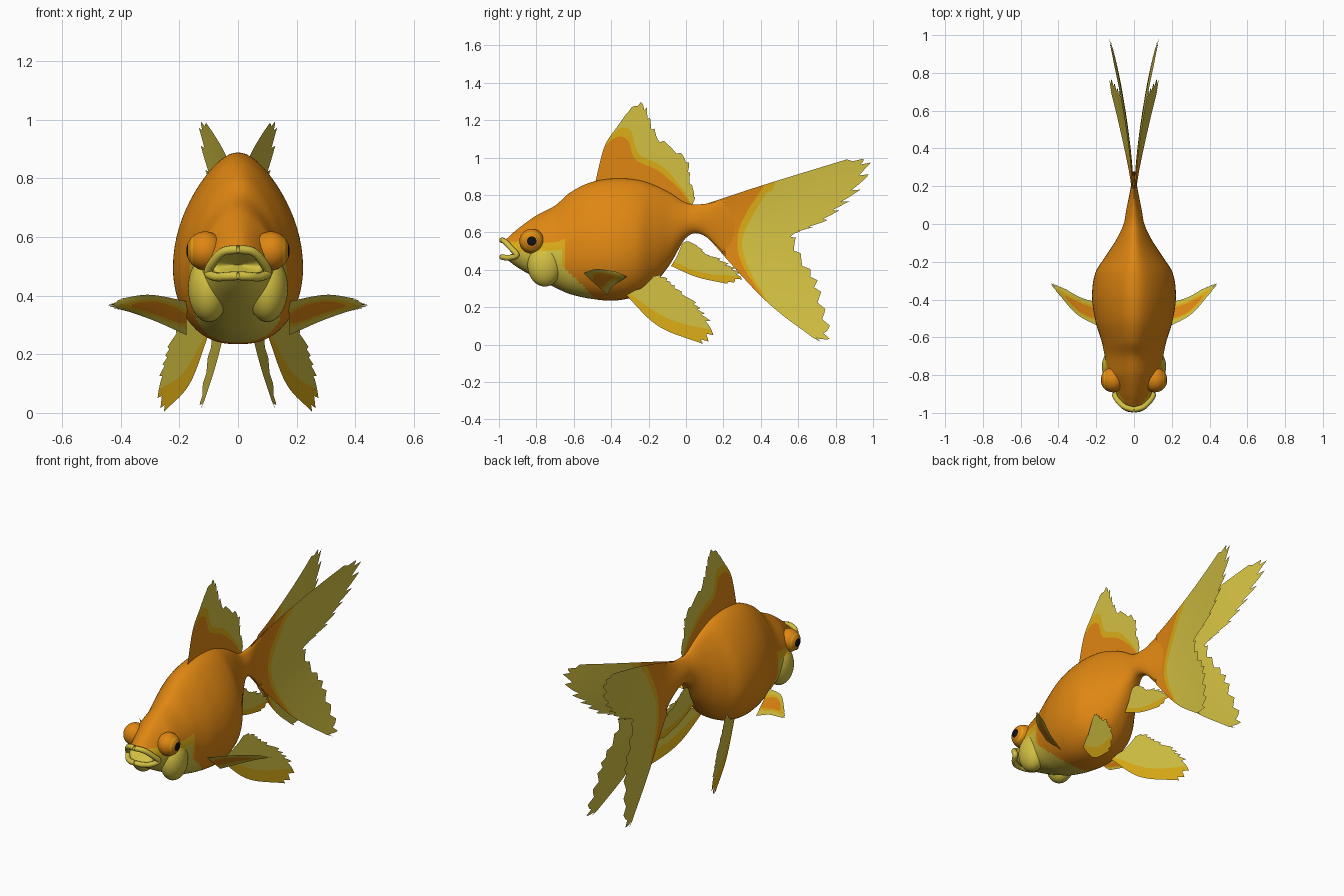
import bpy, math
from mathutils import Vector

if "Cube" in bpy.data.objects:
    bpy.data.objects.remove(bpy.data.objects["Cube"])


def material(name, rgb):
    m = bpy.data.materials.new(name)
    m.diffuse_color = (*rgb, 1)
    m.use_nodes = True
    m.node_tree.nodes["Principled BSDF"].inputs["Base Color"].default_value = m.diffuse_color
    return m


MATS = [material("orange", (0.74, 0.24, 0.006)),
        material("amber", (0.72, 0.42, 0.008)),
        material("pale yellow", (0.65, 0.53, 0.055)),
        material("pupil black", (0.006, 0.006, 0.008))]
ORANGE, AMBER, PALE, BLACK = range(4)


def spline(pts, u):
    """Smooth curve through points, u from 0 to 1."""
    n = len(pts) - 1
    f = min(max(u, 0), 1) * n
    i = min(int(f), n - 1)
    f -= i
    b, c = Vector(pts[i]), Vector(pts[i + 1])
    a = Vector(pts[i - 1]) if i else 2 * b - c
    d = Vector(pts[i + 2]) if i + 2 <= n else 2 * c - b
    return b + 0.5 * f * (c - a + f * (2 * a - 5 * b + 4 * c - d + f * (3 * (b - c) + d - a)))


def grid(name, point, ns, nt, colour, closed=False, mirror=False):
    """Surface from point(s, t); colour gets s, t and the face centre."""
    cols = ns if closed else ns + 1
    verts = [point(i / ns, j / nt) for j in range(nt + 1) for i in range(cols)]
    faces = [(j * cols + i, j * cols + (i + 1) % cols,
              (j + 1) * cols + (i + 1) % cols, (j + 1) * cols + i)
             for j in range(nt) for i in range(ns)]
    me = bpy.data.meshes.new(name)
    me.from_pydata(verts, [], faces)
    for m in MATS:
        me.materials.append(m)
    for k, p in enumerate(me.polygons):
        p.use_smooth = True
        p.material_index = colour((k % ns + 0.5) / ns, (k // ns + 0.5) / nt, p.center)
    ob = bpy.data.objects.new(name, me)
    bpy.context.collection.objects.link(ob)
    if mirror:
        ob.modifiers.new("mirror", "MIRROR").use_clip = False
    return ob


def fin(name, rows, colour, jag, teeth, x=None, mirror=False):
    """Thin fin lofted root to tip, with a ragged tip; x(y, z) places flat rows."""
    def point(s, t):
        wob = (s * teeth + 0.3 * math.sin(s * 17)) % 1
        t -= jag * wob * t ** 8
        p = spline([spline(r, s) for r in rows], t)
        return p if x is None else Vector((x(*p), *p))
    return grid(name, point, 130, 40, colour, mirror=mirror)


# Body: stations of y, top, bottom, half width
STATIONS = [(-.97, .555, .465, .085), (-.90, .618, .412, .112), (-.80, .69, .355, .14),
            (-.70, .743, .305, .155), (-.62, .812, .27, .172), (-.51, .867, .245, .205),
            (-.38, .888, .235, .222), (-.26, .88, .262, .205), (-.17, .852, .325, .15),
            (-.085, .81, .43, .095), (0, .757, .57, .055), (.08, .75, .59, .04),
            (.18, .768, .51, .02), (.28, .80, .385, .003)]


def body_point(s, t):
    inner = t < 0.04                       # first rows fold back into the mouth
    y, top, bot, hw = spline(STATIONS, max(0, (t - 0.04) / 0.96))
    a = s * math.tau
    c, u = math.cos(a), math.sin(a)
    zc = bot + 0.4 * (top - bot)
    if u >= 0:
        x, z = hw * c * (1 - 0.28 * u * u), zc + (top - zc) * u
    else:
        x, z = hw * math.copysign(abs(c) ** 0.82, c), zc + (zc - bot) * u
    y += 7 * x * x * max(0, min(1, (-.8 - y) / .17))   # rounded snout
    if inner:
        k = t / 0.04
        x, z, y = x * k, .505 + (z - .505) * k, -.89 + (y + .89) * k
    return Vector((x, y, z))


def body_colour(s, t, c):
    edge = 0.42 - 1.0 * (c.y + .66)
    if t < 0.04 or (c.y < -.66 and c.z < .495) or (c.z < edge and c.y > -.66):
        return PALE
    return AMBER if c.y < -.65 and c.z < .55 else ORANGE


grid("body", body_point, 72, 125, body_colour, closed=True)


# Ball parts whose pole points sideways along x
def ball(name, centre, radii, colour):
    def point(s, t):
        a, b = s * math.tau, t * math.pi
        return Vector((centre[0] + radii[0] * math.cos(b),
                       centre[1] + radii[1] * math.sin(b) * math.cos(a),
                       centre[2] + radii[2] * math.sin(b) * math.sin(a)))
    return grid(name, point, 40, 48, colour, closed=True, mirror=True)


# Eyes with pupil and thin amber ring
ball("eyes", (.112, -.825, .553), (.064, .066, .066),
     lambda s, t, c: BLACK if t < .13 else AMBER if .23 < t < .27 else ORANGE)
# Gill covers
ball("gill_covers", (.10, -.755, .425), (.07, .092, .115),
     lambda s, t, c: AMBER if c.z > .5 else PALE)

# Lips: a tube round the open mouth
LIPS = [(0, -.984, .558), (.05, -.968, .55), (.085, -.935, .515), (.102, -.905, .478),
        (.075, -.945, .464), (.04, -.975, .466), (0, -.984, .468)]


def lip_point(s, t):
    p = spline(LIPS, t)
    d = (spline(LIPS, t + .01) - spline(LIPS, t - .01)).normalized()
    n = (p - Vector((0, -.90, .51))).normalized()
    n = (n - d * n.dot(d)).normalized()
    a = s * math.tau
    return p + 0.015 * (n * math.cos(a) + d.cross(n) * math.sin(a))


grid("lips", lip_point, 12, 40, lambda s, t, c: PALE, closed=True, mirror=True)


# Tail fins: a mirrored pair of forked sheets spreading from the tail root
TAIL = [[(.10, .75), (.10, .67), (.10, .59)],
        [(.42, .855), (.31, .68), (.275, .56), (.30, .43), (.42, .24)],
        [(.86, .99), (.975, .992), (.992, .945), (.965, .87), (.91, .80), (.85, .74), (.75, .66),
         (.65, .615), (.595, .59), (.60, .53), (.64, .44), (.70, .36), (.73, .26),
         (.765, .13), (.78, .04), (.74, .01), (.70, .02)]]
fin("tail_fins", TAIL,
    lambda s, t, c: ORANGE if t < .5 else AMBER if t < .54 + .1 * max(0, .3 - s) else PALE,
    .05, 19, lambda y, z: .003 + .13 * (math.hypot(y - .2, z - .65) / .85) ** 1.5
    if y > .2 else .003, mirror=True)

# Dorsal fin
DORSAL = [[(-.487, .86), (-.36, .87), (-.2, .85), (-.085, .79), (.03, .74)],
          [(-.435, 1.06), (-.37, 1.11), (-.31, 1.09), (-.27, .99), (-.15, .93),
           (-.04, .835), (.03, .745)],
          [(-.36, 1.176), (-.31, 1.246), (-.27, 1.285), (-.22, 1.29), (-.185, 1.2), (-.14, 1.11),
           (-.06, 1.05), (.015, .98), (.025, .88), (.05, .80), (.035, .745)]]
fin("dorsal_fin", DORSAL,
    lambda s, t, c: ORANGE if t < .5 else AMBER if t < .62 else PALE,
    .06, 13, lambda y, z: 0)

# Anal fin
ANAL = [[(-.08, .42), (-.05, .47), (-.02, .54)],
        [(.06, .36), (.09, .42), (0, .55)],
        [(.22, .325), (.29, .34), (.30, .375), (.235, .43), (.17, .465), (.11, .485),
         (.075, .52), (.02, .55)]]
fin("anal_fin", ANAL, lambda s, t, c: AMBER if s < .25 else PALE, .08, 11, lambda y, z: 0)

# Pelvic fins
PELVIC = [[(-.335, .28), (-.29, .285), (-.24, .30)],
          [(-.15, .10), (-.07, .165), (-.10, .24), (-.2, .335)],
          [(.09, .003), (.145, .03), (.14, .11), (.09, .18), (.045, .235), (-.03, .29),
           (-.08, .335), (-.12, .37), (-.17, .37)]]
fin("pelvic_fins", PELVIC, lambda s, t, c: AMBER if s < .2 else PALE,
    .08, 12, lambda y, z: .22 + .37 * y, mirror=True)

# Pectoral fins
PECTORAL = [[(.17, -.55, .38), (.175, -.48, .32), (.175, -.42, .265)],
            [(.30, -.48, .403), (.29, -.44, .36), (.28, -.39, .312)],
            [(.40, -.37, .39), (.445, -.31, .365), (.37, -.34, .345)]]


def pectoral_colour(s, t, c):
    r = math.hypot((s - .5) / .25, (t - .35) / .4)
    return ORANGE if r < 1 else AMBER if r < 1.35 else PALE


fin("pectoral_fins", PECTORAL, pectoral_colour, .08, 8, mirror=True)
